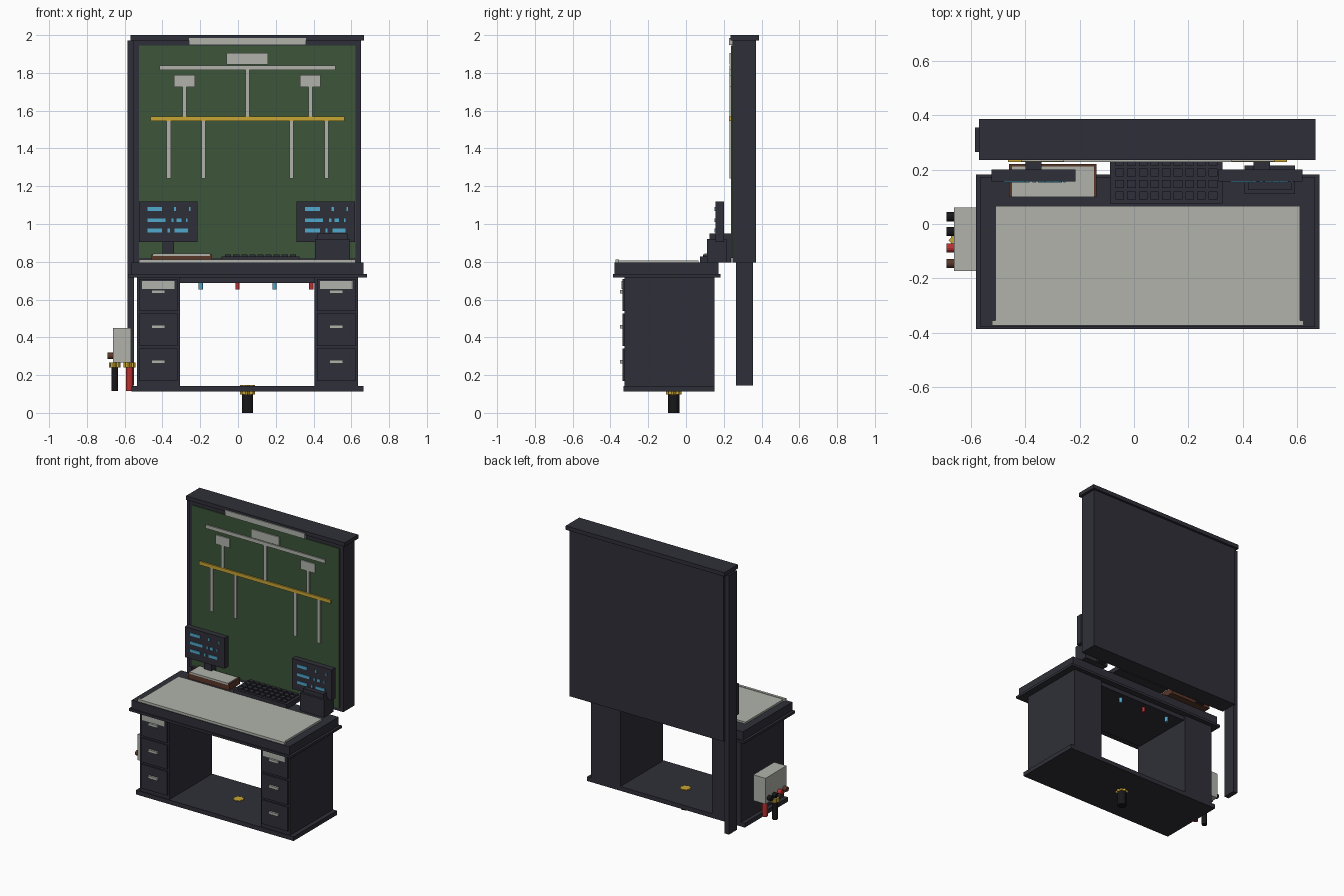
import bpy, bmesh, math
from mathutils import Matrix

cube = bpy.data.objects.get("Cube")
if cube:
    bpy.data.objects.remove(cube, do_unlink=True)


def material(name, r, g, b):
    m = bpy.data.materials.new(name)
    m.use_nodes = True
    m.diffuse_color = (r, g, b, 1)
    bsdf = m.node_tree.nodes["Principled BSDF"]
    bsdf.inputs["Base Color"].default_value = (r, g, b, 1)
    bsdf.inputs["Roughness"].default_value = 0.7
    return m


DARK = material("charcoal", 0.028, 0.028, 0.04)
GREY = material("light_grey", 0.44, 0.45, 0.41)
GREEN = material("board_green", 0.045, 0.09, 0.042)
GOLD = material("brass", 0.58, 0.38, 0.035)
BLUE = material("screen_blue", 0.08, 0.4, 0.61)
RED = material("red", 0.5, 0.03, 0.03)
BROWN = material("brown", 0.1, 0.038, 0.022)
BLACK = material("rubber_black", 0.009, 0.009, 0.011)


def finish(name, bm, mat):
    mesh = bpy.data.meshes.new(name)
    bm.to_mesh(mesh)
    bm.free()
    mesh.materials.append(mat)
    ob = bpy.data.objects.new(name, mesh)
    bpy.context.scene.collection.objects.link(ob)
    return ob


def boxes(name, mat, spans):
    """One object from boxes given as (x range, y range, z range)."""
    bm = bmesh.new()
    for span in spans:
        size = [b - a for a, b in span]
        mid = [(a + b) / 2 for a, b in span]
        bmesh.ops.create_cube(bm, size=1, matrix=Matrix.Translation(mid) @ Matrix.Diagonal((*size, 1)))
    return finish(name, bm, mat)


def box(name, mat, x, y, z):
    return boxes(name, mat, [(x, y, z)])


def rod(name, mat, mid, radius, length, axis="Z", sides=12, teeth=False):
    bm = bmesh.new()
    turn = Matrix.Rotation(math.pi / 2, 4, "Y") if axis == "X" else Matrix()
    bmesh.ops.create_cone(bm, cap_ends=True, segments=sides, radius1=radius, radius2=radius, depth=length)
    if teeth:
        for v in bm.verts:
            step = round(math.atan2(v.co.y, v.co.x) * sides / math.tau)
            if step % 2:
                v.co.x *= 0.75
                v.co.y *= 0.75
    bmesh.ops.transform(bm, matrix=Matrix.Translation(mid) @ turn, verts=bm.verts)
    return finish(name, bm, mat)


def around(c, half):
    return (c - half, c + half)


# Desk body
MID = 0.05
box("desk_top", DARK, around(MID, 0.615), (-0.378, 0.172), (0.73, 0.795))
box("desk_lip", DARK, around(MID, 0.632), (-0.386, 0.183), (0.718, 0.735))
box("desk_apron", DARK, around(MID, 0.36), (-0.31, 0.14), (0.688, 0.72))
box("base_plinth", DARK, around(MID, 0.615), (-0.33, 0.152), (0.112, 0.142))
box("desk_mat", GREY, around(MID, 0.56), (-0.36, 0.066), (0.79, 0.808))
box("mat_front_lip", GREY, around(MID, 0.573), (-0.373, -0.355), (0.79, 0.812))

# Cabinets with drawers
for side, cx in (("right", -0.422), ("left", 0.52)):
    box(side + "_cabinet", DARK, around(cx, 0.114), (-0.325, 0.152), (0.14, 0.72))
    for i in range(3):
        z = 0.255 + 0.185 * i
        box(f"{side}_drawer_{i}", DARK, around(cx, 0.102), (-0.335, -0.32), around(z, 0.085))
        grip = (0.27, 0.455, 0.642)[i]
        box(f"{side}_handle_{i}", GREY, around(cx, 0.036), (-0.349, -0.33), around(grip, 0.009))
    box(side + "_label_plate", GREY, around(cx, 0.087), (-0.341, -0.33), (0.655, 0.697))

# Pegs below the desk top
for i in range(4):
    rod(f"peg_{i}", (BLUE, RED)[i % 2], (-0.197 + 0.195 * i, 0.095, 0.673), 0.011, 0.04)

# Central foot
rod("foot", BLACK, (0.05, -0.065, 0.06), 0.03, 0.12)
rod("foot_collar", GOLD, (0.05, -0.065, 0.122), 0.04, 0.05, sides=16, teeth=True)

# Tool board
box("board_body", DARK, (-0.552, 0.65), (0.245, 0.37), (0.797, 1.975))
box("board_cap", DARK, (-0.57, 0.668), (0.235, 0.386), (1.972, 2.0))
box("board_post", DARK, (-0.584, -0.55), (0.265, 0.355), (0.145, 1.972))
box("board_panel", GREEN, (-0.525, 0.623), (0.238, 0.25), (0.82, 1.945))
box("board_lamp", GREY, around(MID, 0.31), (0.228, 0.25), (1.947, 1.985))

# Tools hung on the board
HANG = (0.23, 0.24)
tools = [
    (around(MID, 0.11), HANG, (1.845, 1.905)),
    (around(MID, 0.466), HANG, (1.815, 1.84)),
    (around(MID, 0.011), HANG, (1.57, 1.815)),
]
for s in (-1, 1):
    tools.append((around(MID + s * 0.333, 0.055), HANG, (1.725, 1.79)))
    tools.append((around(MID + s * 0.333, 0.011), HANG, (1.57, 1.725)))
for x in (-0.367, -0.182, 0.283, 0.468):
    tools.append((around(x, 0.011), HANG, (1.24, 1.55)))
boxes("hanging_tools", GREY, tools)
box("tool_rail", GOLD, around(MID, 0.513), (0.228, 0.24), (1.545, 1.57))

# Monitors: rows of (start, width) dashes on each screen
ROWS = (
    (1.08, ((0.045, 0.078), (0.185, 0.012), (0.265, 0.008))),
    (1.02, ((0.045, 0.095), (0.172, 0.012), (0.2, 0.025), (0.25, 0.008))),
    (0.965, ((0.045, 0.078), (0.152, 0.012), (0.19, 0.07))),
)
for side, x0, stem in (("right", -0.525, -0.37), ("left", 0.31, 0.47)):
    box(side + "_monitor", DARK, (x0, x0 + 0.31), (0.157, 0.2), (0.905, 1.12))
    dashes = [((x0 + a, x0 + a + w), (0.152, 0.158), around(z, 0.01)) for z, row in ROWS for a, w in row]
    boxes(side + "_screen_text", BLUE, dashes)
    box(side + "_monitor_neck", DARK, around(stem, 0.03), (0.19, 0.238), (0.797, 0.95))

# Book tray
box("tray", BROWN, (-0.459, -0.138), (0.1, 0.22), (0.795, 0.838))
box("tray_paper", GREY, (-0.449, -0.148), (0.099, 0.211), (0.83, 0.843))

# Keyboard
box("keyboard", DARK, (-0.088, 0.326), (0.075, 0.24), (0.795, 0.828))
boxes("keys", DARK, [(around(-0.052 + 0.0428 * c, 0.016), around(0.105 + 0.042 * r, 0.015), (0.825, 0.838))
                     for c in range(9) for r in range(4)])

# Desk telephone
box("phone_body", DARK, around(0.5, 0.093), (0.11, 0.215), (0.795, 0.92))
box("phone_handset", DARK, around(0.5, 0.08), (0.125, 0.16), (0.915, 0.95))

# Utility box with knobs and hoses
box("utility_box", GREY, (-0.662, -0.567), (-0.173, 0.06), (0.268, 0.45))
for i, (mat, y) in enumerate(((BLACK, 0.027), (BLACK, -0.028), (RED, -0.088), (BROWN, -0.145))):
    rod(f"box_knob_{i}", mat, (-0.674, y, 0.302), 0.017, 0.032, axis="X")
for name, mat, x in (("black_hose", BLACK, -0.652), ("red_hose", RED, -0.574)):
    rod(name, mat, (x, -0.06, 0.185), 0.018, 0.14)
    rod(name + "_collar", GOLD, (x, -0.06, 0.254), 0.031, 0.028, sides=16, teeth=True)
